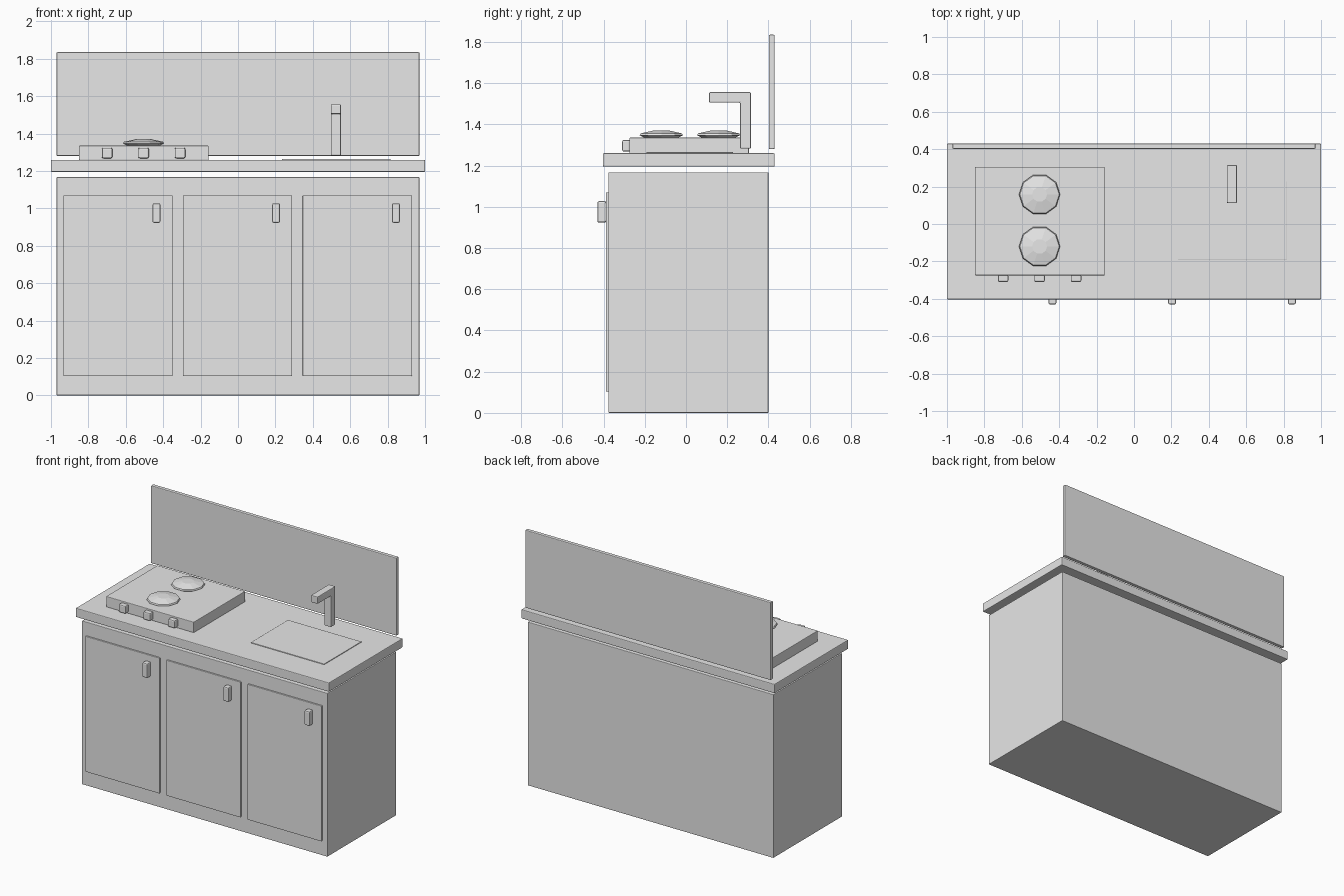
import bpy, bmesh, math

cube = bpy.data.objects.get("Cube")
if cube:
    bpy.data.objects.remove(cube, do_unlink=True)

grey = bpy.data.materials.new("light_grey")
grey.use_nodes = True
grey.diffuse_color = (0.8, 0.8, 0.8, 1)
grey.node_tree.nodes["Principled BSDF"].inputs["Base Color"].default_value = (0.8, 0.8, 0.8, 1)


def add_object(name, bm, bevel=0.0):
    """Turn a bmesh into a grey object with optional softened edges."""
    bmesh.ops.recalc_face_normals(bm, faces=bm.faces)
    mesh = bpy.data.meshes.new(name)
    bm.to_mesh(mesh)
    bm.free()
    mesh.materials.append(grey)
    obj = bpy.data.objects.new(name, mesh)
    bpy.context.collection.objects.link(obj)
    if bevel:
        mod = obj.modifiers.new("soft_edges", "BEVEL")
        mod.width = bevel
        mod.segments = 2
    return obj


def box(name, x, y, z, bevel=0.004):
    """Box from its (low, high) extent on each axis."""
    bm = bmesh.new()
    bmesh.ops.create_cube(bm, size=1)
    for v in bm.verts:
        for i, (low, high) in enumerate((x, y, z)):
            v.co[i] = low if v.co[i] < 0 else high
    return add_object(name, bm, bevel)


def burner(name, x, y, z, sides=10):
    """Low domed disc turned from a short profile."""
    profile = [(0.085, 0), (0.11, 0.012), (0.105, 0.021), (0.04, 0.035)]
    bm = bmesh.new()
    rings = []
    for radius, height in profile:
        angles = [math.tau * i / sides for i in range(sides)]
        rings.append([bm.verts.new((x + radius * math.cos(a),
                                    y + radius * math.sin(a), z + height)) for a in angles])
    for low, high in zip(rings, rings[1:]):
        for i in range(sides):
            j = (i + 1) % sides
            bm.faces.new((low[i], low[j], high[j], high[i]))
    bm.faces.new(rings[0])
    bm.faces.new(rings[-1])
    return add_object(name, bm)


# Cabinet, worktop and splashback, separated by narrow gaps
box("cabinet", (-0.97, 0.97), (-0.377, 0.4), (0, 1.167))
box("worktop", (-1, 1), (-0.403, 0.43), (1.195, 1.26), 0.005)
box("splashback", (-0.97, 0.97), (0.402, 0.43), (1.28, 1.835), 0.005)

# Doors with handles
for i, side in enumerate(("right", "middle", "left")):
    x = -0.642 + 0.64 * i
    box(side + "_door", (x - 0.292, x + 0.292), (-0.388, -0.37), (0.103, 1.07), 0.003)
    hx = x + 0.206
    box(side + "_handle", (hx - 0.021, hx + 0.021), (-0.43, -0.387), (0.923, 1.027), 0.008)

# Hob with burners and knobs
box("hob", (-0.85, -0.157), (-0.275, 0.305), (1.258, 1.335))
for name, y in (("front", -0.12), ("back", 0.158)):
    burner(name + "_burner", -0.505, y, 1.335)
for i, side in enumerate(("right", "middle", "left")):
    x = -0.7 + 0.195 * i
    box(side + "_knob", (x - 0.028, x + 0.028), (-0.31, -0.27), (1.268, 1.324), 0.008)

# Sink panel
box("sink", (0.235, 0.815), (-0.192, 0.228), (1.25, 1.265), 0.002)

# Tap: one bent profile extruded sideways
outline = [(0.262, 1.282), (0.315, 1.282), (0.315, 1.556),
           (0.112, 1.556), (0.112, 1.505), (0.262, 1.505)]
bm = bmesh.new()
face = bm.faces.new([bm.verts.new((0.497, y, z)) for y, z in outline])
extruded = bmesh.ops.extrude_face_region(bm, geom=[face])
for v in extruded["geom"]:
    if isinstance(v, bmesh.types.BMVert):
        v.co.x = 0.55
add_object("tap", bm, 0.005)
